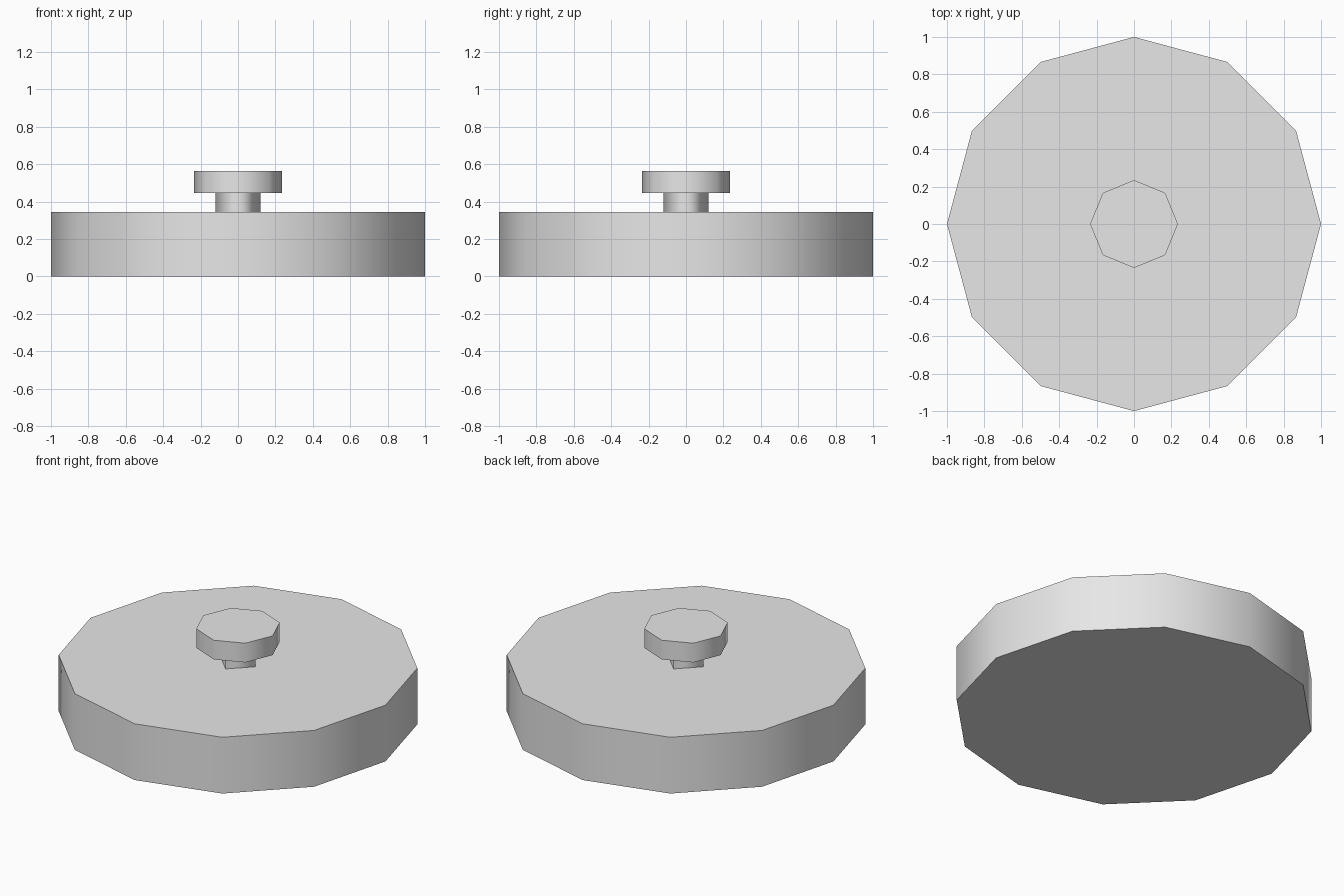
import bpy
import bmesh
from mathutils import Matrix

cube = bpy.data.objects.get("Cube")
if cube:
    bpy.data.objects.remove(cube, do_unlink=True)

# Single light grey material
grey = bpy.data.materials.new("light_grey")
grey.use_nodes = True
colour = (0.8, 0.8, 0.8, 1.0)
grey.diffuse_color = colour
for node in grey.node_tree.nodes:
    if node.type == 'BSDF_PRINCIPLED':
        node.inputs["Base Color"].default_value = colour


def drum(name, sides, radius, bottom, top):
    """Upright prism with smooth-shaded walls and flat, sharp-edged caps."""
    bm = bmesh.new()
    bmesh.ops.create_cone(
        bm, cap_ends=True, segments=sides, radius1=radius, radius2=radius,
        depth=top - bottom,
        matrix=Matrix.Translation((0, 0, (bottom + top) / 2)))
    bm.normal_update()
    for face in bm.faces:
        face.smooth = abs(face.normal.z) < 0.5
    for edge in bm.edges:
        edge.smooth = all(f.smooth for f in edge.link_faces)
    mesh = bpy.data.meshes.new(name)
    bm.to_mesh(mesh)
    bm.free()
    mesh.materials.append(grey)
    obj = bpy.data.objects.new(name, mesh)
    bpy.context.collection.objects.link(obj)
    return obj


# Wide body, narrow four-sided stem, eight-sided knob
drum("base_disc", 12, 1.0, 0.0, 0.345)
drum("stem", 4, 0.12, 0.345, 0.447)
drum("knob", 8, 0.235, 0.447, 0.565)
